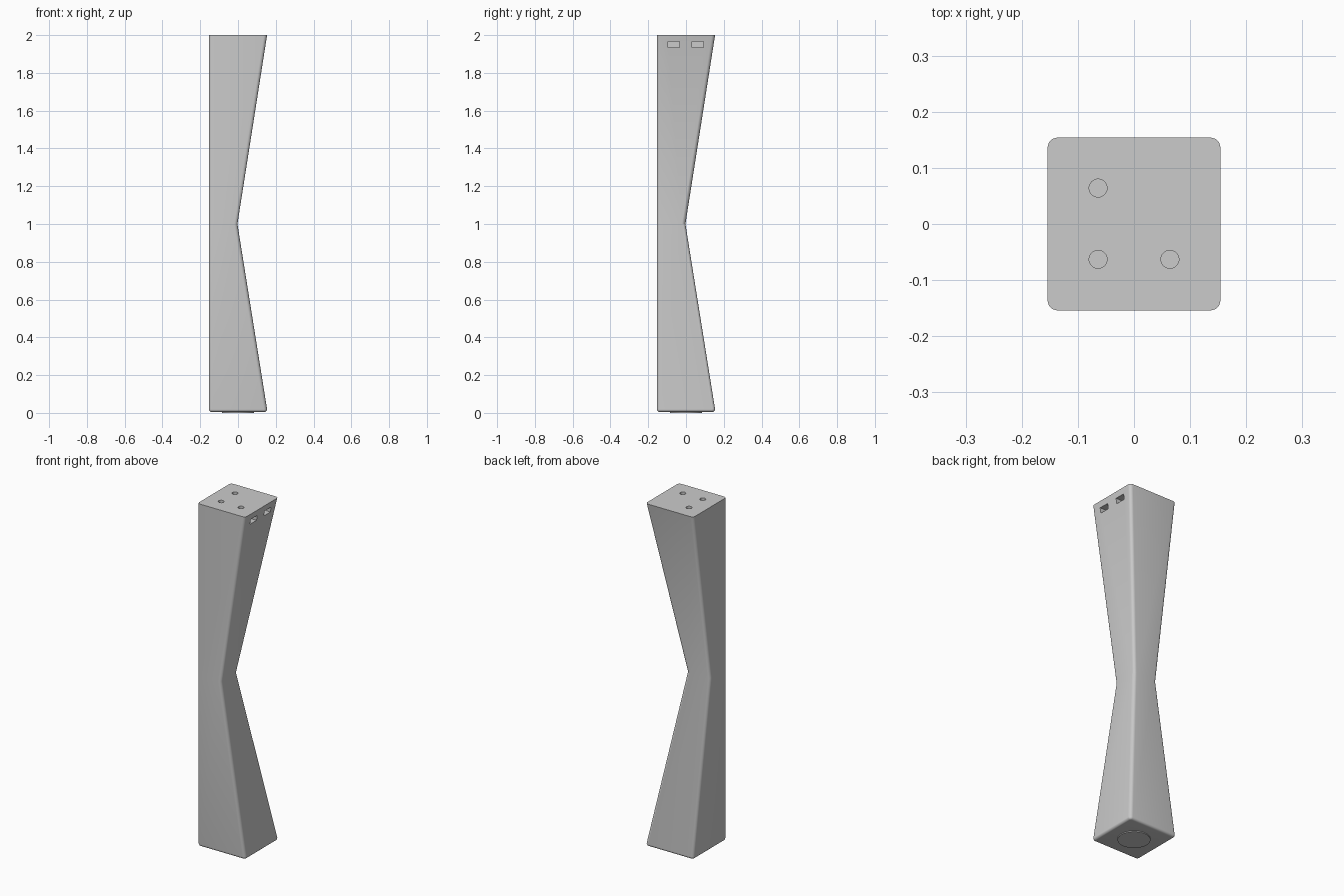
import bpy, bmesh, math

if "Cube" in bpy.data.objects:
    bpy.data.objects.remove(bpy.data.objects["Cube"])

HALF, WAIST, R, BASE = 0.154, -0.003, 0.018, 0.005


def ring(bm, z, far, inset=0.0, seg=6):
    """Rounded square section: two fixed sides, two sides at 'far'."""
    lo, hi, r = -HALF + inset, far - inset, R - inset
    verts = []
    for i, (cx, cy) in enumerate([(hi - r, hi - r), (lo + r, hi - r),
                                  (lo + r, lo + r), (hi - r, lo + r)]):
        for k in range(seg + 1):
            a = math.pi / 2 * (i + k / seg)
            verts.append(bm.verts.new((cx + r * math.cos(a), cy + r * math.sin(a), z)))
    return verts


# Leg body: lofted sections with a rounded foot edge and a pinched waist
bm = bmesh.new()
fillet = 0.014
rings = []
for k in range(6):
    a = math.pi / 2 * k / 5
    rings.append(ring(bm, BASE + fillet * (1 - math.sin(a)), HALF, fillet * (1 - math.cos(a))))
rings.reverse()
rings = [ring_ for ring_ in rings[::-1]][::-1]
# order from the bottom of the fillet upwards
rings.sort(key=lambda s: s[0].co.z)
rings += [ring(bm, 1.0, WAIST), ring(bm, 2.0, HALF)]
for a, b in zip(rings, rings[1:]):
    n = len(a)
    for i in range(n):
        j = (i + 1) % n
        bm.faces.new((a[i], a[j], b[j], b[i]))
bm.faces.new(rings[0][::-1])
bm.faces.new(rings[-1])
bmesh.ops.recalc_face_normals(bm, faces=bm.faces)
mesh = bpy.data.meshes.new("leg")
bm.to_mesh(mesh)
bm.free()
leg = bpy.data.objects.new("leg", mesh)
bpy.context.collection.objects.link(leg)


def cut(cutter):
    """Subtract a helper from the leg, then remove the helper."""
    cutter.hide_render = True
    mod = leg.modifiers.new("cut", 'BOOLEAN')
    mod.operation, mod.solver, mod.object = 'DIFFERENCE', 'EXACT', cutter
    bpy.context.view_layer.objects.active = leg
    bpy.ops.object.modifier_apply(modifier=mod.name)
    bpy.data.objects.remove(cutter)


# Bolt holes in the top
for x, y in [(-0.064, 0.064), (-0.064, -0.063), (0.064, -0.063)]:
    bpy.ops.mesh.primitive_cylinder_add(vertices=32, radius=0.016, depth=0.3, location=(x, y, 2.0))
    cut(bpy.context.object)

# Nut slots in the right side
for y in (-0.065, 0.063):
    bpy.ops.mesh.primitive_cube_add(size=1, location=(0.052, y, 1.95))
    slot = bpy.context.object
    slot.scale = (0.3, 0.06, 0.03)
    cut(slot)

# Thin round pad under the foot
bpy.ops.mesh.primitive_cylinder_add(vertices=48, radius=0.085, depth=0.01, location=(0, 0, 0.005))
pad = bpy.context.object
pad.name = "foot_pad"

for ob in (leg, pad):
    bpy.ops.object.select_all(action='DESELECT')
    ob.select_set(True)
    bpy.context.view_layer.objects.active = ob
    bpy.ops.object.shade_smooth_by_angle(angle=math.radians(25) if ob is pad else math.radians(19))
